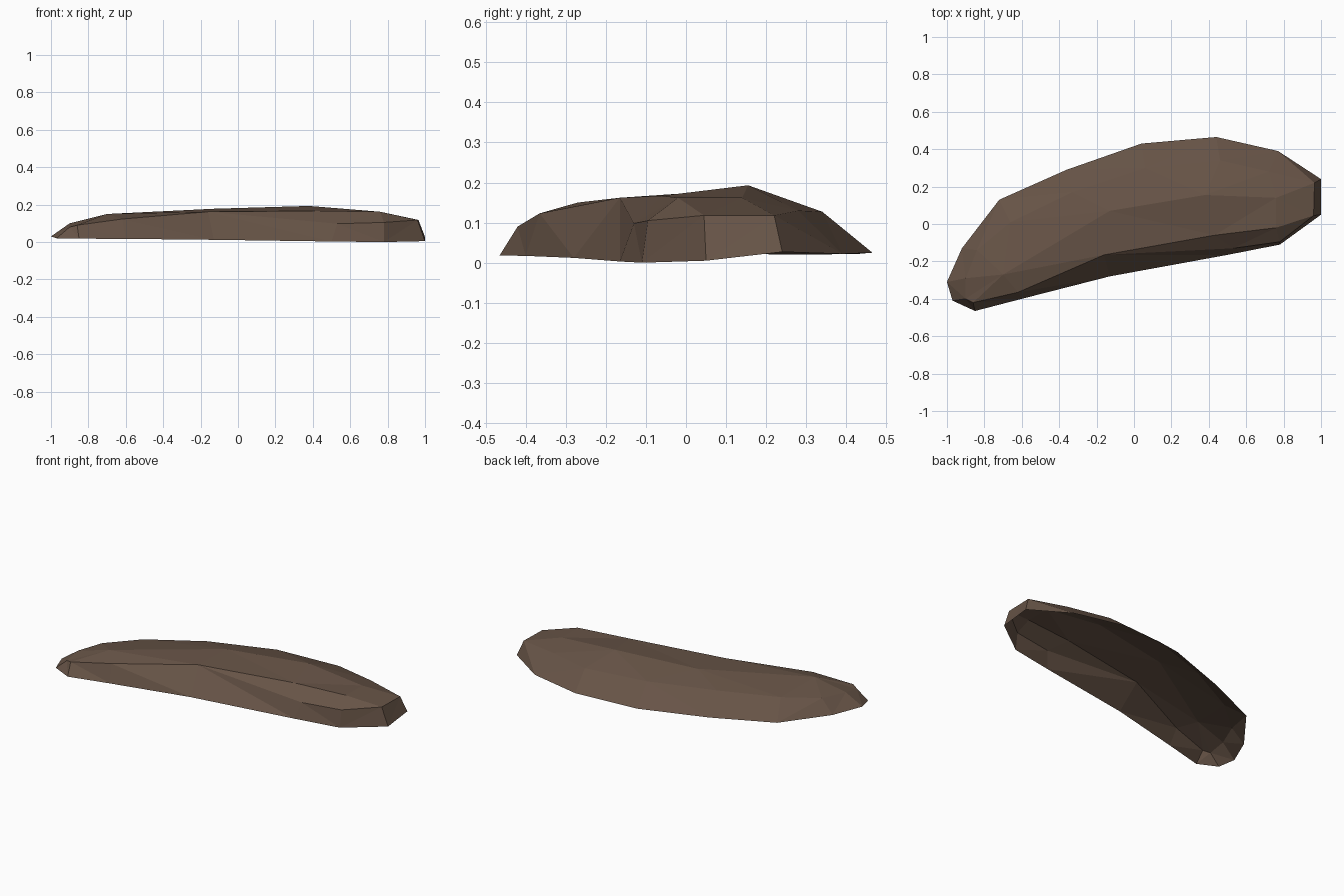
import bpy, bmesh

if "Cube" in bpy.data.objects:
    bpy.data.objects.remove(bpy.data.objects["Cube"])

# Flat brown colour of the whole shell
brown = bpy.data.materials.new("brown_rock")
brown.diffuse_color = (0.135, 0.088, 0.062, 1)
brown.use_nodes = True
brown.node_tree.nodes["Principled BSDF"].inputs["Base Color"].default_value = brown.diffuse_color

# Crown points along the top of the rock
crown = [(-.70, -.27, .150), (-.13, .07, .178), (.38, .155, .193),
         (.76, .14, .162), (.76, -.02, .162), (.43, -.06, .167)]

# Ribs around the outline: ground point, shoulder point, crown index
ribs = [
    ((-1, -.31, .03), (-.90, -.29, .10), 0),
    ((-.92, -.13, .025), (-.84, -.14, .105), 0),
    ((-.72, .13, .022), (-.66, .01, .12), 0),
    ((-.36, .29, .02), (-.33, .17, .135), 1),
    ((.04, .43, .022), (.06, .30, .137), 1),
    ((.44, .465, .025), (.46, .34, .127), 2),
    ((.77, .39, .022), (.72, .28, .13), 3),
    ((1, .24, .027), (.965, .22, .118), 3),
    ((1, .05, .005), (.96, .045, .118), 3),
    ((.78, -.11, 0), (.78, -.095, .105), 4),
    ((.50, -.165, .003), (.53, -.13, .098), 5),
    ((-.13, -.28, .012), (-.16, -.165, .162), 1),
    ((-.60, -.40, .017), (-.62, -.365, .123), 0),
    ((-.85, -.465, .018), (-.86, -.42, .09), 0),
    ((-.97, -.41, .02), (-.90, -.40, .08), 0),
]

bm = bmesh.new()
top = [bm.verts.new(p) for p in crown]
low = [bm.verts.new(r[0]) for r in ribs]
mid = [bm.verts.new(r[1]) for r in ribs]

# Side walls and sloping shoulders, open underneath
for i, rib in enumerate(ribs):
    j = (i + 1) % len(ribs)
    a, b = top[rib[2]], top[ribs[j][2]]
    bm.faces.new((low[i], low[j], mid[j], mid[i]))
    bm.faces.new((mid[i], mid[j], b, a) if a != b else (mid[i], mid[j], a))

# Nearly flat crown
bm.faces.new(top[1:])
bmesh.ops.triangulate(bm, faces=bm.faces[:])
bmesh.ops.recalc_face_normals(bm, faces=bm.faces[:])
if sum(f.normal.z for f in bm.faces) < 0:
    bmesh.ops.reverse_faces(bm, faces=bm.faces[:])

mesh = bpy.data.meshes.new("rock_shell")
bm.to_mesh(mesh)
bm.free()
mesh.materials.append(brown)
rock = bpy.data.objects.new("rock_shell", mesh)
bpy.context.collection.objects.link(rock)
